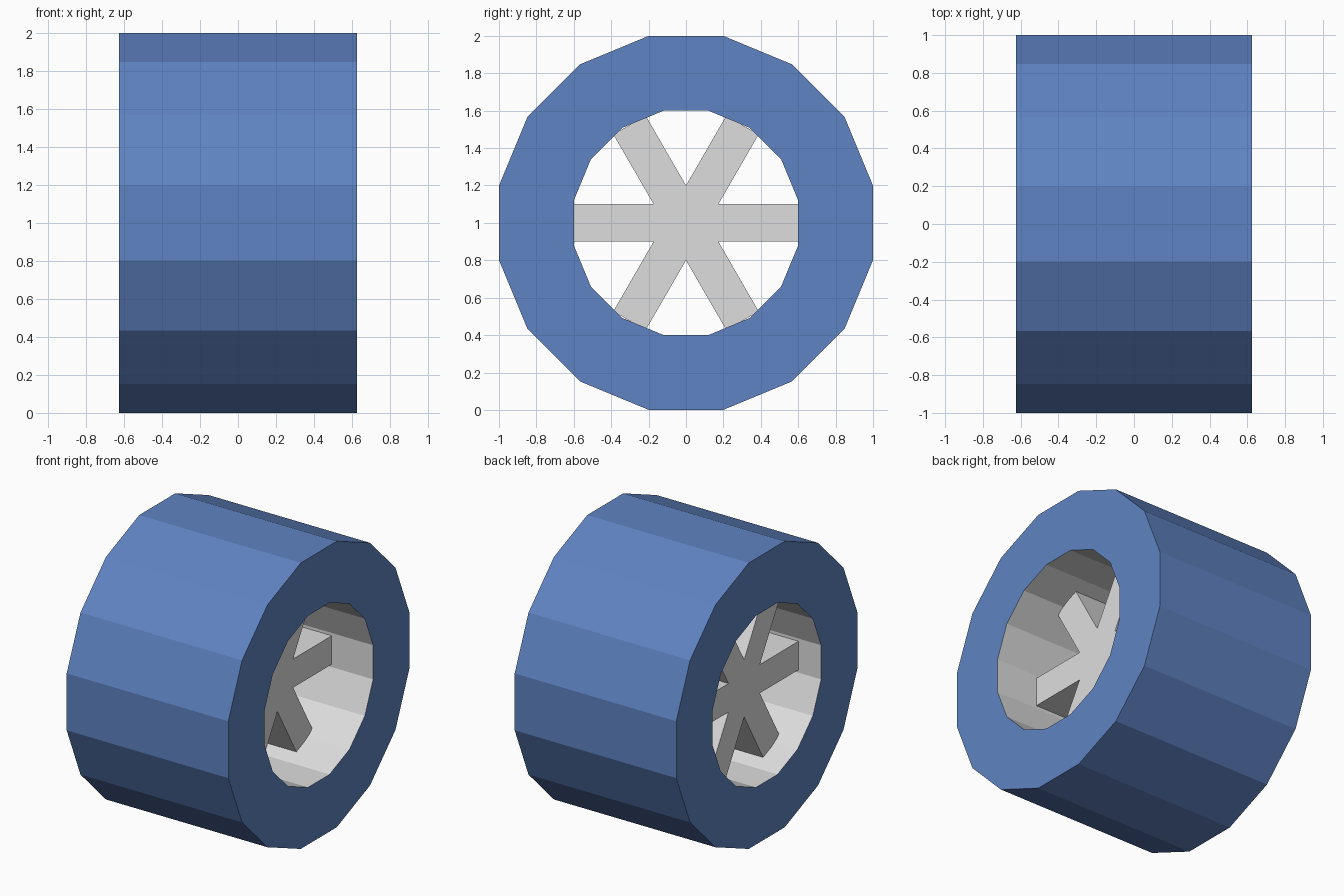
import bpy, bmesh, math

if "Cube" in bpy.data.objects:
    bpy.data.objects.remove(bpy.data.objects["Cube"])

HALF_W = 0.625      # half width of the wheel along x
SIDES = 16
CENTRE_Z = 1.0


def material(name, rgb):
    m = bpy.data.materials.new(name)
    m.diffuse_color = (*rgb, 1.0)
    m.use_nodes = True
    m.node_tree.nodes["Principled BSDF"].inputs["Base Color"].default_value = m.diffuse_color
    return m


blue = material("blue", (0.114, 0.227, 0.539))
grey = material("light grey", (0.73, 0.73, 0.73))


def finish(name, bm, mats):
    bmesh.ops.recalc_face_normals(bm, faces=bm.faces)
    me = bpy.data.meshes.new(name)
    bm.to_mesh(me)
    bm.free()
    for m in mats:
        me.materials.append(m)
    ob = bpy.data.objects.new(name, me)
    ob.location.z = CENTRE_Z
    bpy.context.collection.objects.link(ob)
    return ob


def polygon_loop(bm, x, apothem):
    r = apothem / math.cos(math.pi / SIDES)
    return [bm.verts.new((x, r * math.cos(a), r * math.sin(a)))
            for a in (2 * math.pi * (i + 0.5) / SIDES for i in range(SIDES))]


# Tyre: faceted ring, blue outside and on the caps, grey on the inner wall
bm = bmesh.new()
loops = [polygon_loop(bm, -HALF_W, 1.0), polygon_loop(bm, HALF_W, 1.0),
         polygon_loop(bm, HALF_W, 0.6), polygon_loop(bm, -HALF_W, 0.6)]
for k in range(4):
    a, b = loops[k], loops[(k + 1) % 4]
    for i in range(SIDES):
        j = (i + 1) % SIDES
        f = bm.faces.new((a[i], a[j], b[j], b[i]))
        f.material_index = 1 if k == 2 else 0
finish("tyre", bm, [blue, grey])

# Spokes: six-armed star profile extruded along the axle
ARM, REACH, X0, X1 = 0.1, 0.604, -0.45, 0.305
bm = bmesh.new()
profile = []
for i in range(6):
    a = math.radians(60 * i)
    c, s = math.cos(a), math.sin(a)
    for u, v in ((REACH, -ARM), (REACH, ARM), (ARM * math.sqrt(3), ARM)):
        profile.append(bm.verts.new((X0, u * c - v * s, u * s + v * c)))
face = bm.faces.new(profile)
out = bmesh.ops.extrude_face_region(bm, geom=[face], use_keep_orig=True)
moved = [g for g in out["geom"] if isinstance(g, bmesh.types.BMVert)]
bmesh.ops.translate(bm, verts=moved, vec=(X1 - X0, 0, 0))
finish("spokes", bm, [grey])
